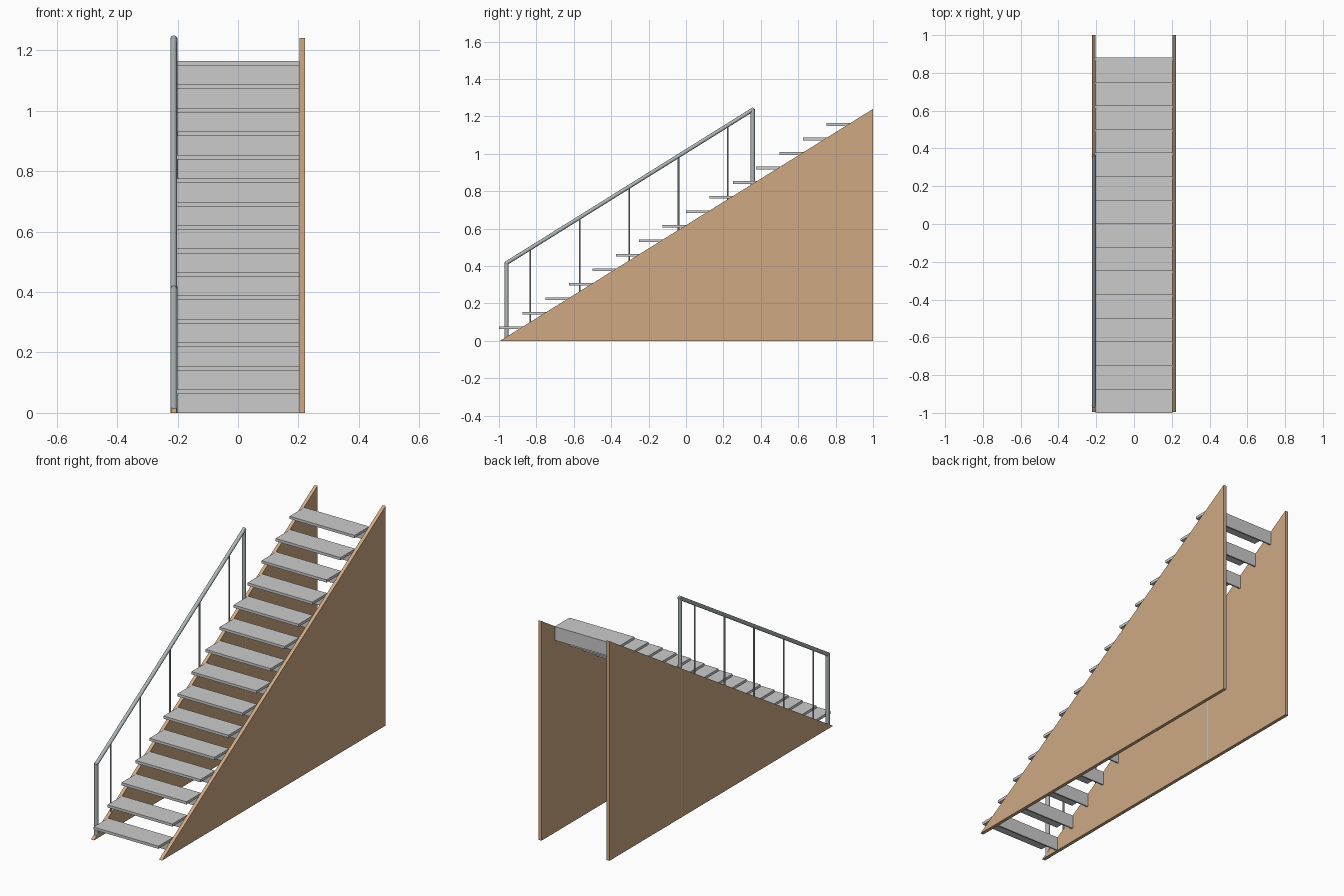
import bpy, bmesh
from mathutils import Vector

if "Cube" in bpy.data.objects:
    bpy.data.objects.remove(bpy.data.objects["Cube"])

STEPS, RUN, RISE, THICK = 15, 0.125, 0.0776, 0.015
HALF_W = 0.203


def material(name, rgb):
    m = bpy.data.materials.new(name)
    m.diffuse_color = (*rgb, 1)
    m.use_nodes = True
    m.node_tree.nodes["Principled BSDF"].inputs["Base Color"].default_value = m.diffuse_color
    return m


wood = material("wood", (0.62, 0.40, 0.23))
metal = material("metal", (0.42, 0.46, 0.47))


def finish(bm, name, mat=None):
    bmesh.ops.recalc_face_normals(bm, faces=bm.faces)
    me = bpy.data.meshes.new(name)
    bm.to_mesh(me)
    bm.free()
    ob = bpy.data.objects.new(name, me)
    bpy.context.collection.objects.link(ob)
    if mat:
        me.materials.append(mat)
    return ob


def extruded(name, profile, x0, x1, mat=None):
    """Extrude a (y, z) profile from x0 to x1."""
    bm = bmesh.new()
    face = bm.faces.new([bm.verts.new((x0, y, z)) for y, z in profile])
    out = bmesh.ops.extrude_face_region(bm, geom=[face])
    verts = [v for v in out["geom"] if isinstance(v, bmesh.types.BMVert)]
    bmesh.ops.translate(bm, verts=verts, vec=(x1 - x0, 0, 0))
    return finish(bm, name, mat)


def rod(name, a, b, radius, sides=16):
    a, b = Vector(a), Vector(b)
    bm = bmesh.new()
    bmesh.ops.create_cone(bm, cap_ends=True, segments=sides, radius1=radius,
                          radius2=radius, depth=(b - a).length)
    ob = finish(bm, name, metal)
    for p in ob.data.polygons:
        p.use_smooth = len(p.vertices) == 4
    ob.location = (a + b) / 2
    ob.rotation_mode = 'QUATERNION'
    ob.rotation_quaternion = (b - a).to_track_quat('Z', 'Y')
    return ob


# Steps: thin tread with a riser dropping from its back edge
for i in range(STEPS):
    y0, top = -1 + i * RUN, (i + 1) * RISE
    y1, low = y0 + RUN + 0.006, i * RISE
    extruded(f"step_{i + 1}",
             [(y0, top), (y0, top - THICK), (y1 - 0.008, top - THICK),
              (y1 - 0.008, low), (y1, low), (y1, top)], -HALF_W, HALF_W)

# Triangular side panels
for side, s in (("left", -1), ("right", 1)):
    extruded(f"{side}_panel", [(-0.995, 0), (1, 0), (1, 1.24)],
             s * HALF_W, s * 0.222, wood)

# Handrail on the left: two posts to the ground, sloped rail, balusters
X, Y0, Z0, Y1, Z1 = -0.2125, -0.96, 0.416, 0.357, 1.236
slope = (Z1 - Z0) / (Y1 - Y0)
rod("front_post", (X, Y0, 0), (X, Y0, Z0 + 0.004), 0.0115)
rod("rear_post", (X, Y1, 0), (X, Y1, Z1 + 0.004), 0.0115)
rod("handrail", (X, Y0 - 0.006, Z0 - 0.004), (X, Y1 + 0.006, Z1 + 0.004), 0.0105)
for i in range(5):
    y = -0.832 + i * 0.264
    rod(f"baluster_{i + 1}", (X, y, 0.6216 * (y + 0.995) - 0.03),
        (X, y, Z0 + slope * (y - Y0)), 0.0045, 10)
